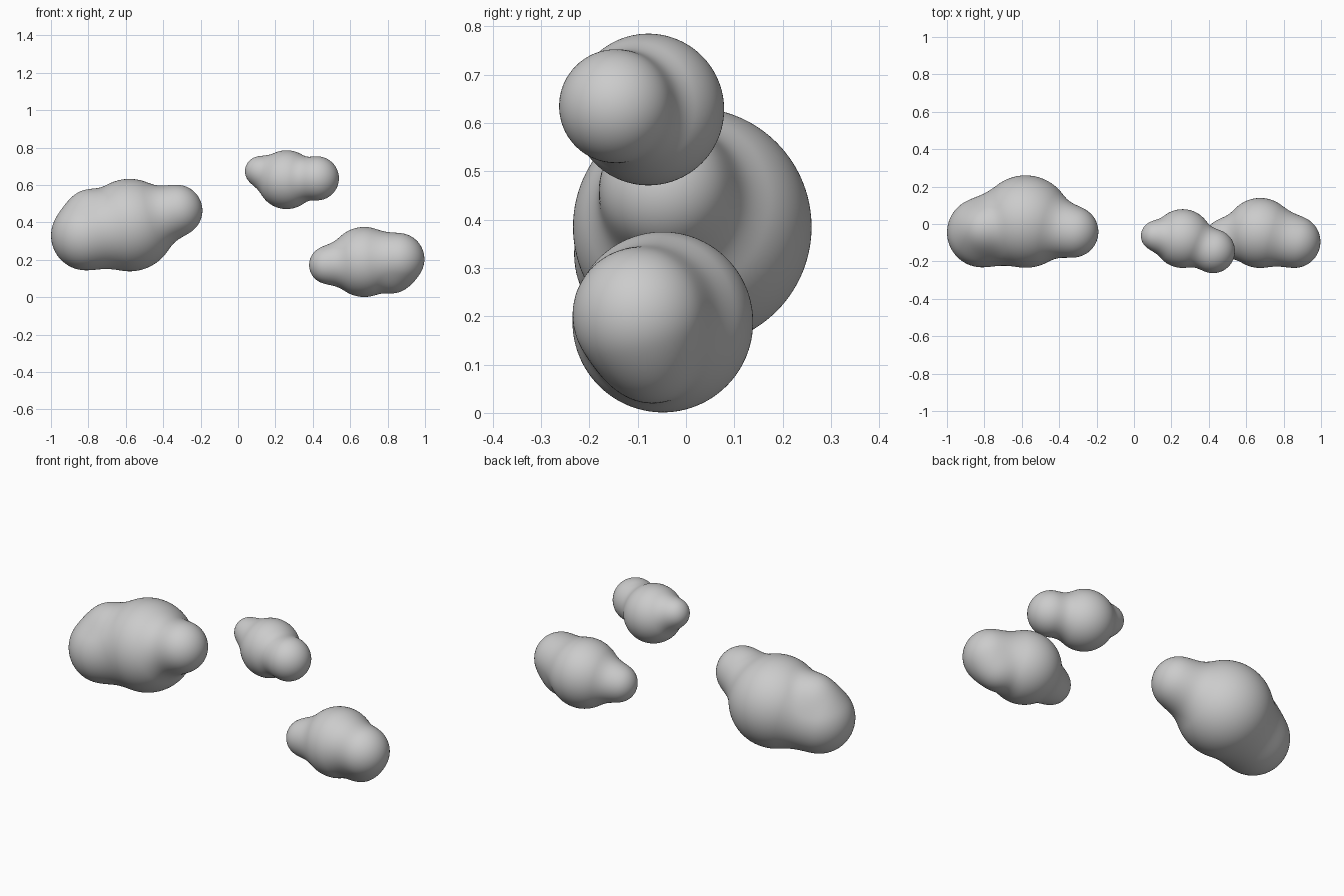
import bpy, bmesh
from mathutils import Vector

if "Cube" in bpy.data.objects:
    bpy.data.objects.remove(bpy.data.objects["Cube"])


def blended_distance(p, puffs, k):
    """Distance to a group of spheres with softly filleted joints."""
    d = 1e9
    for c, r in puffs:
        e = (p - c).length - r
        h = max(k - abs(d - e), 0.0)
        d = min(d, e) - h * h / (4 * k)
    return d


def cloud(name, k, puffs):
    puffs = [(Vector(c), r) for c, r in puffs]
    centre = puffs[0][0]
    bm = bmesh.new()
    bmesh.ops.create_icosphere(bm, subdivisions=6, radius=1)
    # shrink a fine sphere inward onto the blended puffs
    for v in bm.verts:
        ray = v.co.normalized()
        t = 0.6
        for _ in range(60):
            d = blended_distance(centre + ray * t, puffs, k)
            t -= d
            if d < 0.0002:
                break
        v.co = ray * t
    # even out the stretched joints
    for _ in range(2):
        bmesh.ops.smooth_vert(bm, verts=bm.verts, factor=0.3,
                              use_axis_x=True, use_axis_y=True, use_axis_z=True)
    for f in bm.faces:
        f.smooth = True
    mesh = bpy.data.meshes.new(name)
    bm.to_mesh(mesh)
    bm.free()
    ob = bpy.data.objects.new(name, mesh)
    ob.location = centre
    bpy.context.collection.objects.link(ob)


# each cloud: main puff first, then side puffs (centre, radius)
cloud("large_cloud", 0.09, [
    ((-0.58, 0.013, 0.385), 0.247),
    ((-0.813, -0.045, 0.33), 0.187),
    ((-0.328, -0.042, 0.463), 0.138),
    ((-0.805, -0.025, 0.475), 0.088),
])
cloud("small_cloud", 0.05, [
    ((0.26, -0.078, 0.628), 0.157),
    ((0.422, -0.145, 0.635), 0.118),
    ((0.117, -0.063, 0.673), 0.08),
])
cloud("low_cloud", 0.07, [
    ((0.675, -0.048, 0.188), 0.187),
    ((0.857, -0.095, 0.203), 0.14),
    ((0.482, -0.075, 0.172), 0.102),
    ((0.835, -0.07, 0.108), 0.078),
])
